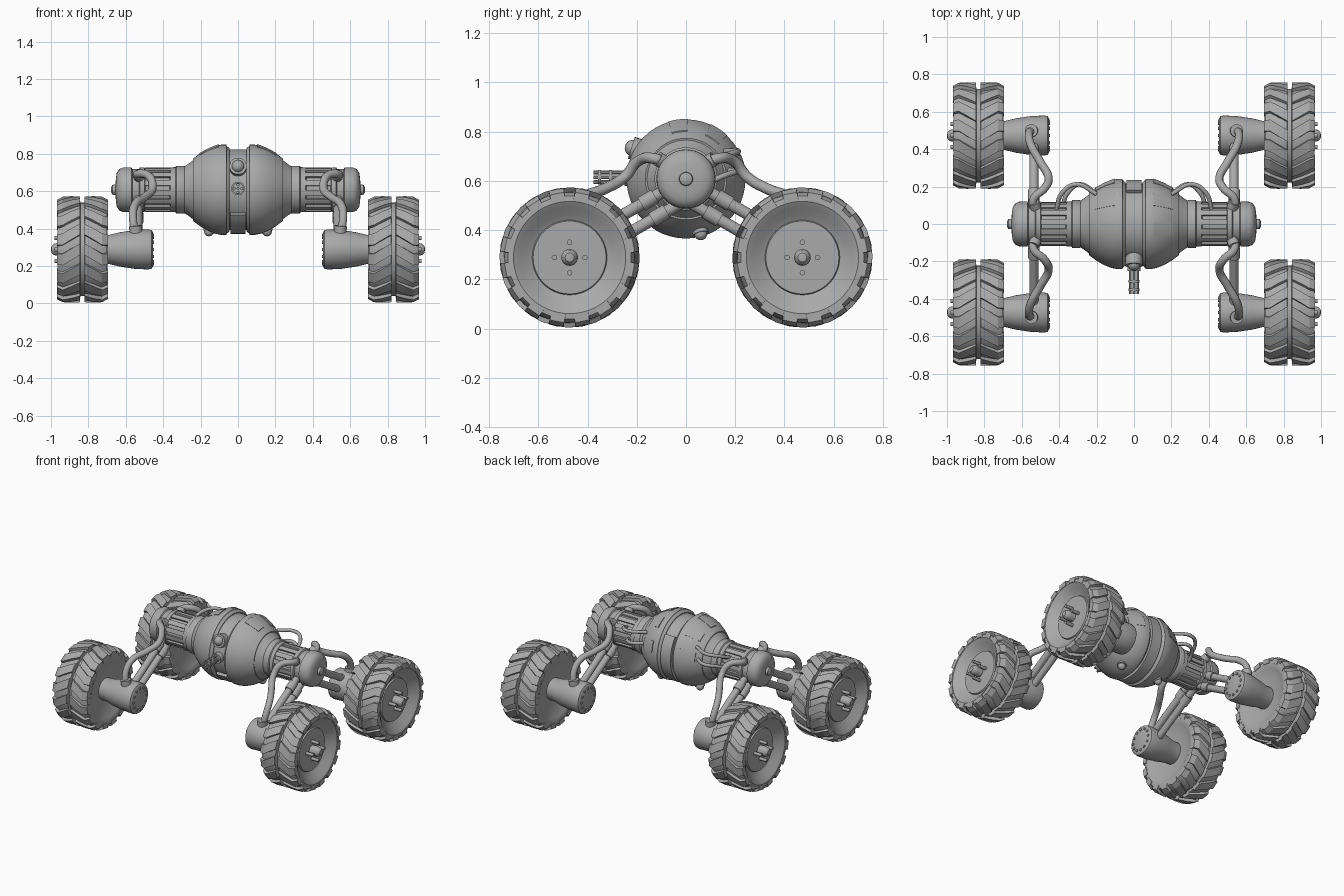
import bpy, bmesh
from math import sin, cos, pi, radians, atan2
from mathutils import Matrix, Vector

cube = bpy.data.objects.get("Cube")
if cube:
    bpy.data.objects.remove(cube)

grey = bpy.data.materials.new("plain_grey")
grey.use_nodes = True
colour = (0.4, 0.4, 0.4, 1)
grey.diffuse_color = colour
grey.node_tree.nodes["Principled BSDF"].inputs["Base Color"].default_value = colour

BODY = (0, 0.608)        # y, z of the body axle
WHEEL = (0.473, 0.289)   # y, z of the wheel axle
SINGLE = (False, False)  # mirror settings for x and y
PAIR = (True, False)
FOUR = (True, True)


def finish(name, data, mirror):
    obj = bpy.data.objects.new(name, data)
    bpy.context.collection.objects.link(obj)
    data.materials.append(grey)
    if any(mirror):
        mod = obj.modifiers.new("mirror", "MIRROR")
        mod.use_axis = (mirror[0], mirror[1], False)
        mod.use_mirror_merge = False


def mesh_part(name, bm, mirror=PAIR, angle=35):
    bmesh.ops.recalc_face_normals(bm, faces=bm.faces)
    me = bpy.data.meshes.new(name)
    bm.to_mesh(me)
    bm.free()
    me.polygons.foreach_set("use_smooth", [True] * len(me.polygons))
    me.set_sharp_from_angle(angle=radians(angle))
    finish(name, me, mirror)


def lathe(bm, profile, centre, segs=48, start=0, end=360):
    """Turn (x, radius) points about an axle along x; partial arcs are closed."""
    full = end - start >= 360
    rings = []
    for i in range(segs if full else segs + 1):
        t = radians(start + (end - start) * i / segs)
        rings.append([bm.verts.new((x, centre[0] + r * cos(t), centre[1] + r * sin(t)))
                      for x, r in profile])
    for i in range(segs):
        a, b = rings[i], rings[(i + 1) % len(rings)]
        for j in range(len(profile) - 1):
            bm.faces.new((a[j], a[j + 1], b[j + 1], b[j]))
        if not full:
            bm.faces.new((a[-1], a[0], b[0], b[-1]))
    if not full:
        bm.faces.new(rings[0])
        bm.faces.new(rings[-1])
    bmesh.ops.remove_doubles(bm, verts=bm.verts, dist=1e-5)


def turned(name, profile, centre, segs=48, start=0, end=360, mirror=PAIR):
    bm = bmesh.new()
    lathe(bm, profile, centre, segs, start, end)
    mesh_part(name, bm, mirror)


def rod(bm, p, q, r, segs=16):
    p, q = Vector(p), Vector(q)
    m = Matrix.Translation((p + q) / 2) @ (q - p).to_track_quat("Z", "Y").to_matrix().to_4x4()
    bmesh.ops.create_cone(bm, cap_ends=True, segments=segs, radius1=r, radius2=r,
                          depth=(q - p).length, matrix=m)


def ball(bm, p, r):
    bmesh.ops.create_uvsphere(bm, u_segments=20, v_segments=12, radius=r,
                              matrix=Matrix.Translation(p))


def hose(name, points, r, mirror):
    cu = bpy.data.curves.new(name, "CURVE")
    cu.dimensions = "3D"
    cu.bevel_depth, cu.bevel_resolution, cu.resolution_u = r, 3, 8
    cu.use_fill_caps = True
    sp = cu.splines.new("BEZIER")
    sp.bezier_points.add(len(points) - 1)
    for bp, co in zip(sp.bezier_points, points):
        bp.co = co
        bp.handle_left_type = bp.handle_right_type = "AUTO"
    finish(name, cu, mirror)


# Body: centre band, belly strap, and two shells with raised panels
turned("centre_band", [(-0.06, 0), (-0.06, 0.216), (0.06, 0.216), (0.06, 0)], BODY, mirror=SINGLE)
turned("belly_strap", [(-0.04, 0.2), (-0.04, 0.236), (0.04, 0.236), (0.04, 0.2)], BODY,
       32, 215, 400, SINGLE)
shell = [(0.045, 0.19), (0.045, 0.222), (0.06, 0.234), (0.085, 0.235), (0.12, 0.228), (0.16, 0.212),
         (0.2, 0.188), (0.24, 0.158), (0.27, 0.135), (0.295, 0.12), (0.295, 0)]
bm = bmesh.new()
lathe(bm, shell, BODY)
panels = []
for f in bm.faces:
    c = f.calc_center_median()
    turn = (atan2(c.z - BODY[1], c.y) / pi * 180) % 60
    if 0.06 < c.x < 0.25 and 3 < turn < 57:
        panels.append(f)
bmesh.ops.recalc_face_normals(bm, faces=bm.faces)
bmesh.ops.inset_region(bm, faces=panels, thickness=0.003, depth=0.007)
mesh_part("body_shell", bm, angle=25)

# Hatches on the top and the back of each shell
hatch = [(0.105, 0.2), (0.105, 0.244), (0.155, 0.224), (0.205, 0.197), (0.205, 0.17)]
for n, (a, b) in enumerate([(88, 107), (47, 66), (5, 24)]):
    turned("hatch_%d" % n, hatch, BODY, 8, a, b)

# Side arms of the body: collar, ribbed drum and domed end cap
turned("arm_core", [(0.28, 0.122), (0.29, 0.128), (0.33, 0.128), (0.335, 0.12), (0.36, 0.12),
                    (0.365, 0.105), (0.495, 0.105), (0.5, 0.12), (0.525, 0.12), (0.53, 0.11),
                    (0.565, 0.11), (0.57, 0.12), (0.615, 0.119), (0.635, 0.11), (0.648, 0.09),
                    (0.653, 0.06), (0.655, 0.028), (0.672, 0.026), (0.678, 0.015), (0.678, 0)], BODY)
bm = bmesh.new()
for i in range(14):
    a = i * 360 / 14
    lathe(bm, [(0.362, 0.09), (0.362, 0.118), (0.498, 0.118), (0.498, 0.09)], BODY, 3, a, a + 15)
mesh_part("arm_ribs", bm)

# Front lens
bm = bmesh.new()
rod(bm, (0, -0.16, 0.715), (0, -0.222, 0.735), 0.046, 24)
ball(bm, (0, -0.215, 0.733), 0.034)
mesh_part("front_lens", bm, SINGLE)

# Front multi-barrel nozzle
bm = bmesh.new()
rod(bm, (0, -0.2, 0.615), (0, -0.25, 0.615), 0.036, 24)
rod(bm, (0, -0.24, 0.615), (0, -0.37, 0.615), 0.008, 10)
for i in range(4):
    x, z = 0.02 * cos(i * pi / 2), 0.615 + 0.02 * sin(i * pi / 2)
    rod(bm, (x, -0.24, z), (x, -0.375, z), 0.008, 10)
for y in (-0.3, -0.345):
    rod(bm, (0, y, 0.615), (0, y - 0.012, 0.615), 0.03, 20)
mesh_part("front_barrels", bm, SINGLE)

# Underside lamps
bm = bmesh.new()
rod(bm, (0.14, 0.05, 0.43), (0.155, 0.06, 0.385), 0.032, 20)
ball(bm, (0.155, 0.06, 0.385), 0.026)
mesh_part("belly_lamp", bm)

# Paired hoses at the back between arm and shell
for n, z in enumerate((0.69, 0.61)):
    hose("back_hose_%d" % n, [(0.415 - n * 0.03, 0.08, z - 0.02), (0.385 - n * 0.03, 0.165, z + 0.015),
                              (0.31 - n * 0.02, 0.212, z + 0.03), (0.2, 0.16, z + 0.03)],
         0.012, PAIR)

# Tyres: dished carcass with a centre groove
tyre = [(-0.1, 0), (-0.1, 0.15), (-0.125, 0.2), (-0.134, 0.225), (-0.132, 0.25), (-0.105, 0.264),
        (-0.014, 0.268), (-0.01, 0.25), (0.01, 0.25), (0.014, 0.268), (0.105, 0.264),
        (0.132, 0.25), (0.134, 0.228), (0.12, 0.205), (0.095, 0.175), (0.083, 0.152),
        (0.092, 0.148), (0.092, 0)]
turned("tyre", [(0.832 + a, r) for a, r in tyre], WHEEL, 64, mirror=FOUR)

# Chevron tread lugs, slanted blocks on each half of the tyre
bm = bmesh.new()
stations = [(0.012, 0.284, 0.2), (0.06, 0.285, 0.1), (0.105, 0.283, 0), (0.137, 0.266, 0)]
for side in (-1, 1):
    for i in range(16):
        mid = (i + 0.5) * pi / 8
        loops = []
        for a, top, slant in stations:
            loop = []
            for r, half in ((0.232, 0.13), (top, 0.11), (top, -0.11), (0.232, -0.13)):
                t = mid + slant + half
                loop.append(bm.verts.new((0.832 + side * a, WHEEL[0] + r * cos(t),
                                          WHEEL[1] + r * sin(t))))
            loops.append(loop)
        for p, q in zip(loops, loops[1:]):
            for k in range(4):
                bm.faces.new((p[k], p[(k + 1) % 4], q[(k + 1) % 4], q[k]))
        bm.faces.new(loops[0])
        bm.faces.new(loops[-1])
mesh_part("tread_lugs", bm, FOUR, 20)

# Wheel hub with axle nub and four bolts
turned("hub_nub", [(0.9, 0.034), (0.965, 0.034), (0.985, 0.03), (0.997, 0.018), (1.0, 0)],
       WHEEL, 24, mirror=FOUR)
bm = bmesh.new()
for i in range(4):
    y, z = WHEEL[0] + 0.062 * cos(i * pi / 2), WHEEL[1] + 0.062 * sin(i * pi / 2)
    rod(bm, (0.91, y, z), (0.982, y, z), 0.011, 12)
mesh_part("hub_bolts", bm, FOUR)

# Tapered wheel motors with a ring of end bolts
turned("wheel_motor", [(0.455, 0), (0.455, 0.092), (0.462, 0.103), (0.48, 0.107), (0.55, 0.104),
                       (0.63, 0.092), (0.69, 0.078), (0.75, 0.076)], WHEEL, 40, mirror=FOUR)
bm = bmesh.new()
for i in range(12):
    y, z = WHEEL[0] + 0.076 * cos(i * pi / 6), WHEEL[1] + 0.076 * sin(i * pi / 6)
    rod(bm, (0.449, y, z), (0.46, y, z), 0.009, 8)
mesh_part("motor_bolts", bm, FOUR)

# Suspension: two parallel rods and a curved hose per wheel
bm = bmesh.new()
for p, q in (((0.535, 0.07, 0.57), (0.535, 0.44, 0.355)), ((0.535, 0.02, 0.51), (0.535, 0.41, 0.285))):
    rod(bm, p, q, 0.024)
    p, q = Vector(p), Vector(q)
    rod(bm, p.lerp(q, 0.15), p.lerp(q, 0.3), 0.031)
mesh_part("suspension_rods", bm, FOUR)
hose("suspension_hose", [(0.52, 0.07, 0.665), (0.54, 0.125, 0.69), (0.475, 0.195, 0.68),
                         (0.457, 0.25, 0.615), (0.5, 0.33, 0.568), (0.55, 0.42, 0.53),
                         (0.562, 0.48, 0.46), (0.545, 0.5, 0.36)], 0.022, FOUR)
bm = bmesh.new()
rod(bm, (0.523, 0.08, 0.67), (0.537, 0.115, 0.69), 0.03)
rod(bm, (0.545, 0.497, 0.37), (0.549, 0.5, 0.415), 0.034, 20)
mesh_part("hose_sockets", bm, FOUR)
